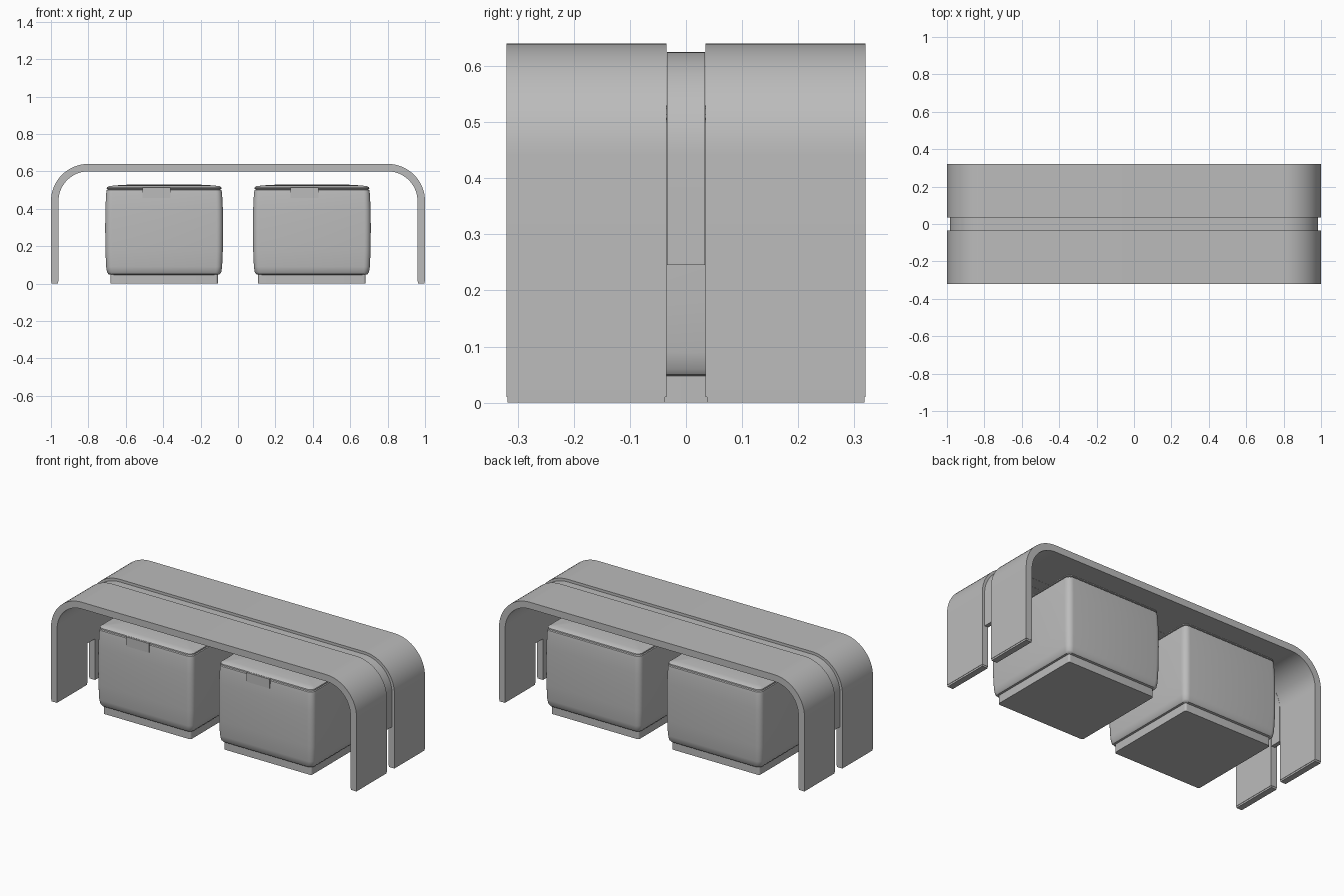
import bpy, bmesh, math

cube = bpy.data.objects.get("Cube")
if cube:
    bpy.data.objects.remove(cube, do_unlink=True)

grey = bpy.data.materials.new("plain grey")
grey.use_nodes = True
grey.diffuse_color = (0.5, 0.5, 0.5, 1)
grey.node_tree.nodes["Principled BSDF"].inputs["Base Color"].default_value = (0.5, 0.5, 0.5, 1)


def loft(name, rings):
    """Join equal-length closed rings of points and cap both ends."""
    bm = bmesh.new()
    loops = [[bm.verts.new(p) for p in ring] for ring in rings]
    n = len(loops[0])
    for a, b in zip(loops, loops[1:]):
        for i in range(n):
            j = (i + 1) % n
            bm.faces.new((a[i], a[j], b[j], b[i]))
    bm.faces.new(loops[0][::-1])
    bm.faces.new(loops[-1])
    bmesh.ops.recalc_face_normals(bm, faces=bm.faces)
    mesh = bpy.data.meshes.new(name)
    bm.to_mesh(mesh)
    bm.free()
    mesh.materials.append(grey)
    mesh.shade_smooth()
    mesh.set_sharp_from_angle(angle=math.radians(35))
    obj = bpy.data.objects.new(name, mesh)
    bpy.context.collection.objects.link(obj)
    return obj


def arch_path(depth, foot):
    """Half-round-cornered arch line, set in from the outer skin."""
    radius, cx, cz = 0.2 - depth, 0.8, 0.44
    arc = [(cx + radius * math.cos(t), cz + radius * math.sin(t))
           for t in [math.pi / 2 * i / 16 for i in range(17)]]
    right = [(1 - depth, foot)] + arc
    return right + [(-x, z) for x, z in reversed(right)]


def arch(name, y0, y1, outer, inner, foot):
    rings = []
    for (xo, zo), (xi, zi) in zip(arch_path(outer, foot), arch_path(inner, foot)):
        rings.append([(xo, y0, zo), (xo, y1, zo), (xi, y1, zi), (xi, y0, zi)])
    return loft(name, rings)


def box(name, x0, x1, y0, y1, z0, z1):
    return loft(name, [[(x0, y0, z), (x1, y0, z), (x1, y1, z), (x0, y1, z)] for z in (z0, z1)])


def rounded_ring(cx, hx, hy, r, z):
    pts = []
    for k, (sx, sy) in enumerate([(1, 1), (-1, 1), (-1, -1), (1, -1)]):
        for i in range(7):
            t = math.pi / 2 * (k + i / 6)
            pts.append((cx + sx * (hx - r) + r * math.cos(t),
                        sy * (hy - r) + r * math.sin(t), z))
    return pts


def cushion(name, cx, levels):
    """Stack of rounded rectangles given as (height, inset)."""
    return loft(name, [rounded_ring(cx, 0.315 - s, 0.318 - s, max(0.035 - s / 2, 0.012), z)
                       for z, s in levels])


# Bench: two bent panels with a recessed strip between them
arch("front_panel", -0.32, -0.035, 0, 0.04, 0.01)
arch("back_panel", 0.035, 0.32, 0, 0.04, 0.01)
arch("middle_strip", -0.034, 0.034, 0.015, 0.04, 0.245)

# Thin feet under each panel leg
for side, sx in (("left", 1), ("right", -1)):
    for end, sy in (("front", -1), ("back", 1)):
        xs = sorted((sx * 0.962, sx * 0.998))
        ys = sorted((sy * 0.037, sy * 0.318))
        box(f"{side}_{end}_foot", *xs, *ys, 0, 0.01)

# Two stools: plinth, padded body, lid and pull tab
for side, cx in (("left", 0.395), ("right", -0.395)):
    loft(f"{side}_stool_base", [rounded_ring(cx, 0.287, 0.288, 0.012, z) for z in (0, 0.05)])
    cushion(f"{side}_stool_body", cx,
            [(0.047, 0.03), (0.05, 0.018), (0.06, 0.01), (0.09, 0.005), (0.18, 0.001),
             (0.3, 0), (0.4, 0.001), (0.48, 0.005), (0.5, 0.008), (0.504, 0.014)])
    cushion(f"{side}_stool_lid", cx,
            [(0.504, 0.016), (0.507, 0.008), (0.514, 0.009), (0.52, 0.018),
             (0.524, 0.045), (0.528, 0.1), (0.53, 0.18)])
    box(f"{side}_pull_tab", cx - 0.115, cx + 0.035, -0.32, -0.305, 0.458, 0.513)
